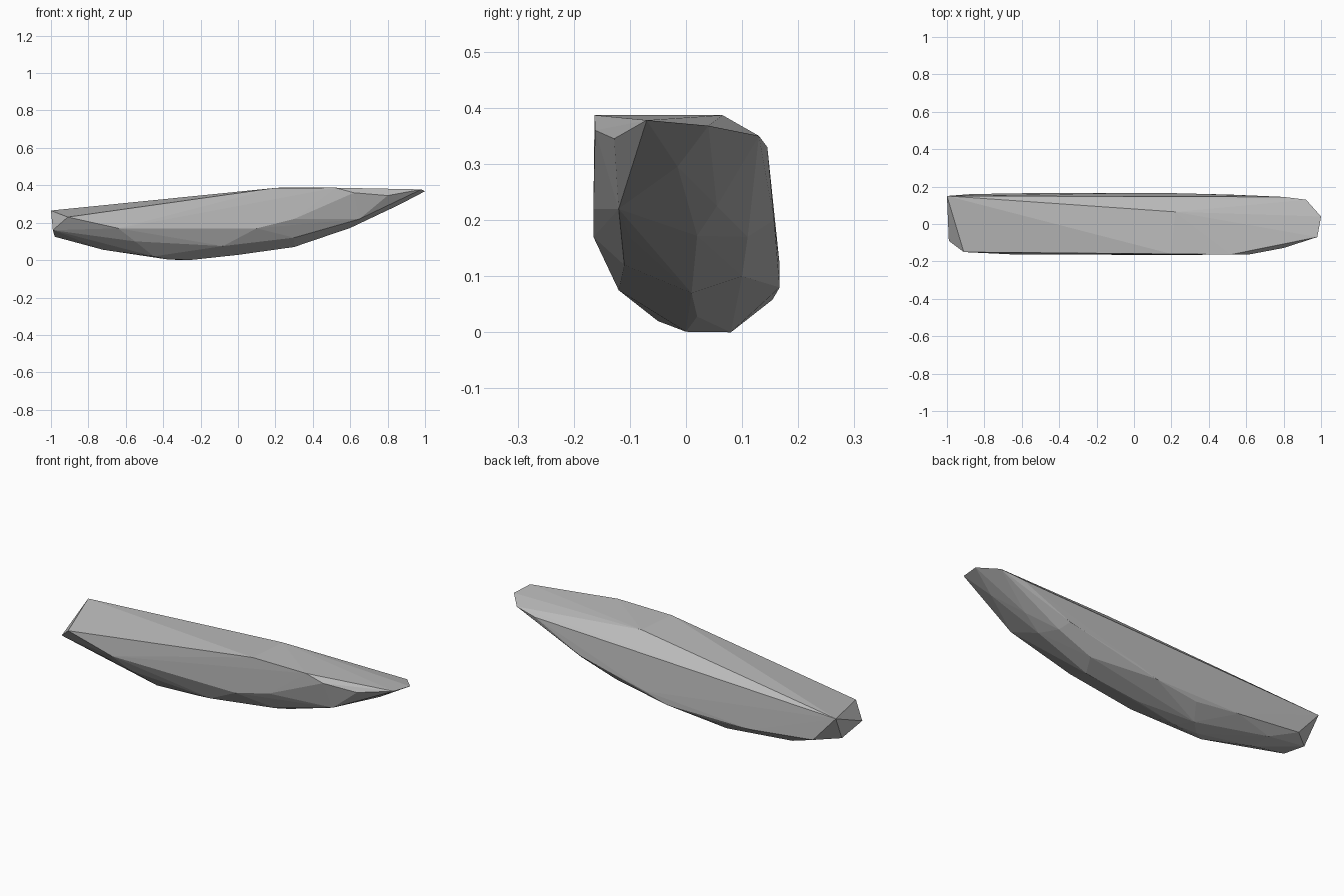
import bpy
import bmesh
from math import radians

# Remove the default cube
cube = bpy.data.objects.get("Cube")
if cube:
    bpy.data.objects.remove(cube, do_unlink=True)

CM = 0.01  # the hull lines below are written in hundredths of a unit


def make_material(name, grey):
    material = bpy.data.materials.new(name)
    material.use_nodes = True
    colour = (grey, grey, grey, 1.0)
    material.diffuse_color = colour
    shader = material.node_tree.nodes["Principled BSDF"]
    shader.inputs["Base Color"].default_value = colour
    return material


def skin_lines(name, lines, material):
    """Stretch one faceted convex skin around a set of lengthwise lines."""
    bm = bmesh.new()
    for line in lines:
        for point in line:
            bm.verts.new([value * CM for value in point])
    hull = bmesh.ops.convex_hull(bm, input=bm.verts)
    loose = {item for item in hull["geom_interior"] + hull["geom_unused"]
             if isinstance(item, bmesh.types.BMVert)}
    bmesh.ops.delete(bm, geom=list(loose), context="VERTS")
    bmesh.ops.recalc_face_normals(bm, faces=bm.faces)
    mesh = bpy.data.meshes.new(name)
    bm.to_mesh(mesh)
    bm.free()
    mesh.materials.append(material)
    obj = bpy.data.objects.new(name, mesh)
    bpy.context.collection.objects.link(obj)
    return obj


# Lines run from the blunt stern at -x to the raised bow at +x
deck_front = [(-91, -15, 23), (20, -16, 38.6), (52, -16.3, 38.7), (98, -7, 37.8)]
deck_back = [(-100, 15, 26.5), (22, 6.5, 38.7), (80, 14.5, 33), (92, 13, 35), (100, 4, 36.8)]
side_front = [(-64, -16.3, 17), (10, -16.5, 17), (30, -16.5, 22), (62, -16.2, 36), (80, -12.8, 34.5)]
side_back = [(-87, 16, 12), (-50, 16.6, 8), (0, 16.7, 8), (13, 16.7, 12), (52, 15.7, 20)]
chine_front = [(-99, -9, 16), (-55, -12.5, 10), (-8, -12, 7.5), (30, -11, 12),
               (50, -10, 17), (65, -12, 22)]
chine_back = [(-98, 7, 12.5), (-72, 12, 6), (-25, 15.4, 5.8), (35, 10, 10), (55, 11, 17)]
keel = [(-72, 1, 5.5), (-45, -5, 2), (-38, 0, 0.4), (-30, 8, 0), (-25, 0, 0.1), (0, 2, 2.8),
        (30, 1, 7), (60, 2, 17.2), (71, 5.5, 22.5), (86, -1.5, 29.5)]

# Hull
hull = skin_lines(
    "hull",
    [deck_front, deck_back, side_front, side_back, chine_front, chine_back, keel],
    make_material("plain grey", 0.5),
)

# Crisp facets
for face in hull.data.polygons:
    face.use_smooth = False
